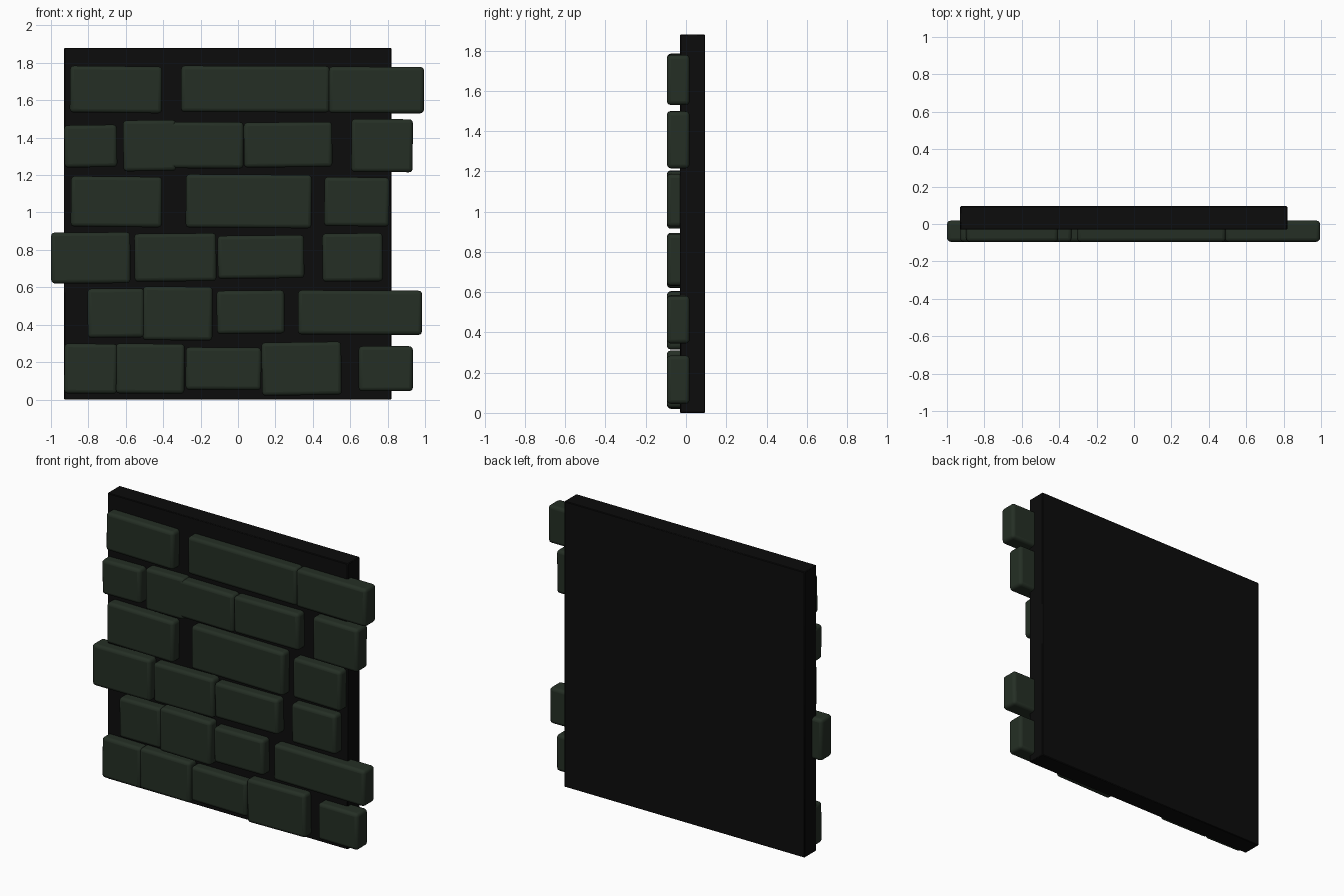
import bpy, math


def material(name, col):
    m = bpy.data.materials.new(name)
    m.diffuse_color = (*col, 1)
    return m


STONE = material("dark green stone", (0.018, 0.028, 0.018))
MORTAR = material("black mortar", (0.0035, 0.0035, 0.0035))


def box(name, x0, x1, y0, y1, z0, z1, mat, bevel, segments, tilt=0):
    """Rounded box filling the given bounds, turned by tilt degrees in the wall plane."""
    bpy.ops.mesh.primitive_cube_add(size=1, location=((x0 + x1) / 2, (y0 + y1) / 2, (z0 + z1) / 2))
    o = bpy.context.object
    o.name = name
    w, h = x1 - x0, z1 - z0
    s = abs(math.sin(math.radians(tilt)))
    o.scale = (w - h * s, y1 - y0, h - w * s)
    bpy.ops.object.transform_apply(location=False, rotation=False, scale=True)
    o.rotation_euler.y = math.radians(tilt)      # positive = right end lower
    o.data.materials.append(mat)
    b = o.modifiers.new("bevel", "BEVEL")
    b.width, b.segments = bevel, segments
    bpy.ops.object.shade_smooth_by_angle(angle=math.radians(35))
    return o


# backing slab
box("backing_slab", -0.93, 0.82, -0.03, 0.095, 0, 1.88, MORTAR, 0.004, 1)

# courses of stones, bottom to top: (x0, x1, z0, z1, tilt)
courses = [
    [(-0.93, -0.645, 0.03, 0.30, 0.6), (-0.655, -0.285, 0.03, 0.30, 0.5),
     (-0.28, 0.125, 0.05, 0.28, 0.3), (0.125, 0.555, 0.02, 0.31, -0.8),
     (0.645, 0.935, 0.045, 0.285, 0)],
    [(-0.805, -0.50, 0.33, 0.595, -0.5), (-0.51, -0.135, 0.315, 0.605, 0.5),
     (-0.115, 0.25, 0.35, 0.585, -0.6), (0.32, 0.985, 0.345, 0.585, 0.3)],
    [(-1.0, -0.575, 0.62, 0.895, -0.3), (-0.555, -0.115, 0.63, 0.89, -0.5),
     (-0.11, 0.355, 0.645, 0.88, -0.6), (0.45, 0.775, 0.63, 0.89, -0.4)],
    [(-0.895, -0.405, 0.92, 1.195, 0.6), (-0.28, 0.395, 0.915, 1.205, 0.4),
     (0.46, 0.81, 0.925, 1.19, 0.5)],
    [(-0.93, -0.645, 1.24, 1.47, -0.8), (-0.615, -0.33, 1.22, 1.495, -0.5),
     (-0.38, 0.03, 1.235, 1.485, 0.3), (0.03, 0.505, 1.24, 1.485, -0.5),
     (0.605, 0.935, 1.215, 1.50, 0.3)],
    [(-0.90, -0.405, 1.53, 1.785, 0.6), (-0.305, 0.49, 1.535, 1.785, 0.2),
     (0.485, 0.995, 1.53, 1.78, 0.2)],
]
for r, course in enumerate(courses):
    for i, (x0, x1, z0, z1, tilt) in enumerate(course):
        box(f"stone_{r + 1}_{i + 1}", x0, x1, -0.095, 0.018, z0, z1, STONE, 0.02, 3, tilt)
